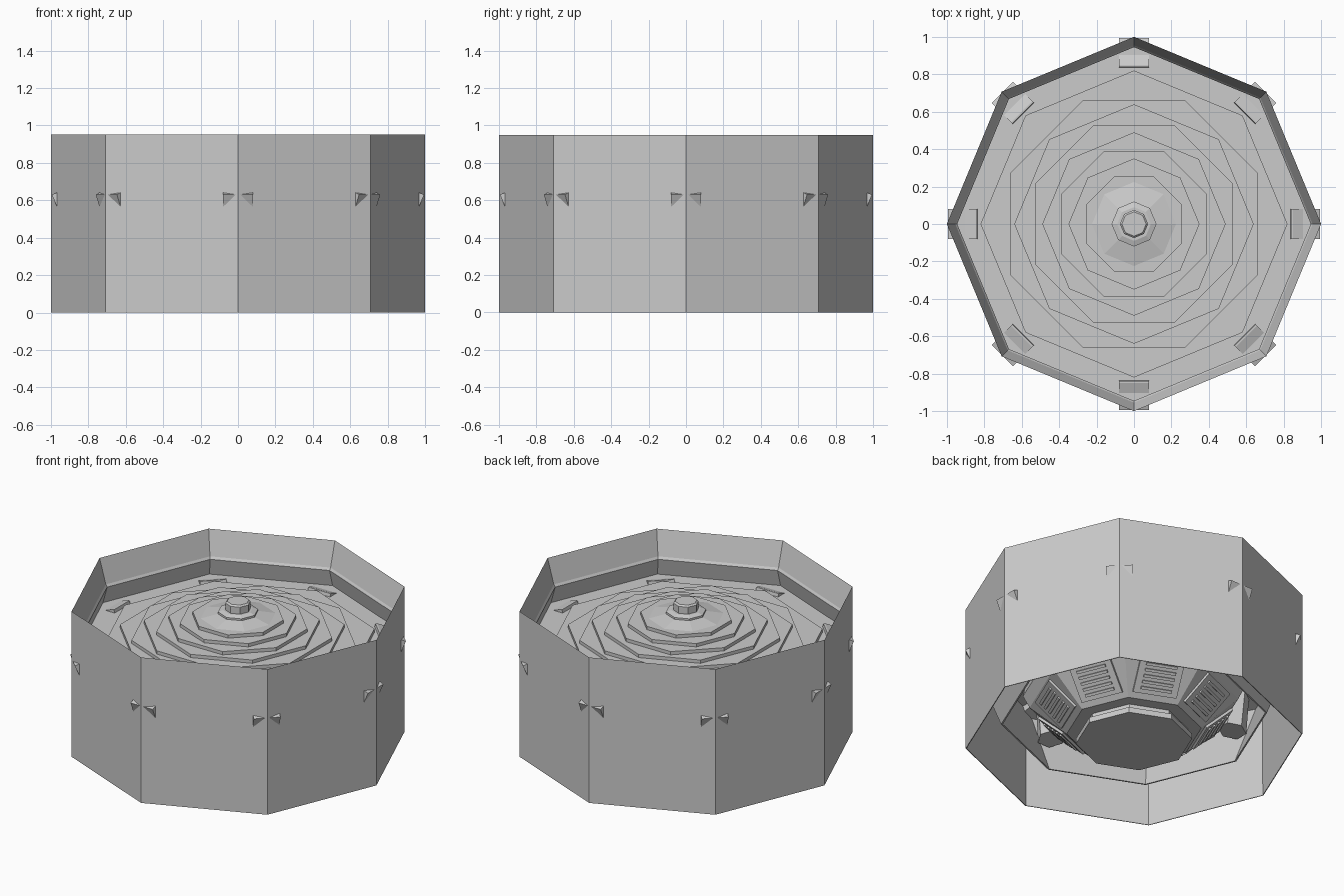
import bpy
import bmesh
from math import pi, sin, cos, atan2, hypot
from mathutils import Matrix, Vector

SIDES = 8
STEP = 2 * pi / SIDES

cube = bpy.data.objects.get("Cube")
if cube:
    bpy.data.objects.remove(cube, do_unlink=True)

grey = bpy.data.materials.new("plain grey")
tone = (0.6, 0.6, 0.6, 1)
grey.use_nodes = True
grey.diffuse_color = tone
grey.node_tree.nodes["Principled BSDF"].inputs["Base Color"].default_value = tone


def finish(bm, name):
    bmesh.ops.recalc_face_normals(bm, faces=bm.faces)
    mesh = bpy.data.meshes.new(name)
    bm.to_mesh(mesh)
    bm.free()
    mesh.materials.append(grey)
    obj = bpy.data.objects.new(name, mesh)
    bpy.context.collection.objects.link(obj)
    return obj


def turned(name, profile, turn=0.0, ring=False):
    """Eight-sided solid from (radius, height) points; ring closes the profile, else ends are capped."""
    bm = bmesh.new()
    loops = [[bm.verts.new((r * cos(turn + k * STEP), r * sin(turn + k * STEP), z))
              for k in range(SIDES)] for r, z in profile]
    pairs = list(zip(loops, loops[1:]))
    if ring:
        pairs.append((loops[-1], loops[0]))
    else:
        bm.faces.new(loops[0])
        bm.faces.new(loops[-1])
    for a, b in pairs:
        for k in range(SIDES):
            n = (k + 1) % SIDES
            bm.faces.new((a[k], a[n], b[n], b[k]))
    return finish(bm, name)


def around(name, build, turn=0.0):
    """Repeats a part, built on the +x side, at every side of the octagon."""
    bm = bmesh.new()
    for k in range(SIDES):
        before = set(bm.verts)
        build(bm)
        new = [v for v in bm.verts if v not in before]
        bmesh.ops.rotate(bm, verts=new, cent=(0, 0, 0),
                         matrix=Matrix.Rotation(turn + k * STEP, 3, 'Z'))
    return finish(bm, name)


def extrude_side(bm, outline, half_width):
    """Solid from an (x, z) outline, spread along y."""
    left, right = ([bm.verts.new((x, s * half_width, z)) for x, z in outline] for s in (-1, 1))
    bm.faces.new(left)
    bm.faces.new(right)
    for i in range(len(outline)):
        j = (i + 1) % len(outline)
        bm.faces.new((left[i], left[j], right[j], right[i]))


# Outer wall with its sloping inner lip
turned("outer_wall", [(1, 0), (1, 0.95), (0.955, 0.79), (0.945, 0.775),
                      (0.98, 0.65), (0.993, 0.6), (0.995, 0)], ring=True)

# Deck and stepped plates, alternately turned by half a side
turned("deck", [(0.975, 0.62), (0.975, 0.665)])
radii = [0.82, 0.715, 0.64, 0.57, 0.49, 0.42, 0.35, 0.275]
for i, r in enumerate(radii):
    top = 0.69 + 0.0215 * i
    turned(f"step_plate_{i + 1}", [(r, top - 0.04), (r, top)], turn=(i % 2) * STEP / 2)

# Low cone, collar and knob in the middle
turned("centre_cone", [(0.25, 0.835), (0.11, 0.865)])
turned("centre_collar", [(0.12, 0.85), (0.12, 0.875), (0.09, 0.885)])
turned("centre_knob", [(0.075, 0.87), (0.075, 0.93), (0.065, 0.94)])

# Skirt hanging below the deck
turned("lower_skirt", [(0.975, 0.64), (0.79, 0.155), (0.78, 0.155), (0.96, 0.62)], ring=True)

# Central underbody and round base
turned("underbody", [(0.34, 0.07), (0.4, 0.07), (0.62, 0.26), (0.66, 0.34), (0.6, 0.63)])
turned("base_neck", [(0.32, 0.02), (0.32, 0.1)])
turned("base_disc", [(0.345, 0), (0.345, 0.035)])

# Sloping panels and slats on the underbody
flat = cos(STEP / 2)
low, high = Vector((0.4 * flat, 0, 0.07)), Vector((0.62 * flat, 0, 0.26))
slope = atan2(high.z - low.z, high.x - low.x)
length = hypot(high.x - low.x, high.z - low.z)


def slab(bm, at, width, depth, thick):
    place = Matrix.Translation(low.lerp(high, at)) @ Matrix.Rotation(-slope, 4, 'Y')
    bmesh.ops.create_cube(bm, size=1, matrix=place @ Matrix.Diagonal((depth, width, thick, 1)))


def panel(bm):
    slab(bm, 0.55, 0.27, length * 0.8, 0.03)


def slats(bm):
    for i in range(5):
        slab(bm, 0.28 + 0.135 * i, 0.19, 0.017, 0.05)


around("underbody_panels", panel, STEP / 2)
around("panel_slats", slats, STEP / 2)

# Tilted brackets reaching the wall corners
around("corner_brackets", lambda bm: extrude_side(
    bm, [(0.84, 0.685), (0.85, 0.685), (0.995, 0.63), (0.965, 0.56), (0.82, 0.6)], 0.08))


# Six-sided pods under the brackets
def pod(bm):
    place = Matrix.Translation((0.78, 0, 0.49)) @ Matrix.Rotation(0.15, 4, 'Y')
    bmesh.ops.create_cone(bm, cap_ends=True, segments=6, radius1=0.085, radius2=0.07,
                          depth=0.28, matrix=place)


around("lower_pods", pod)
